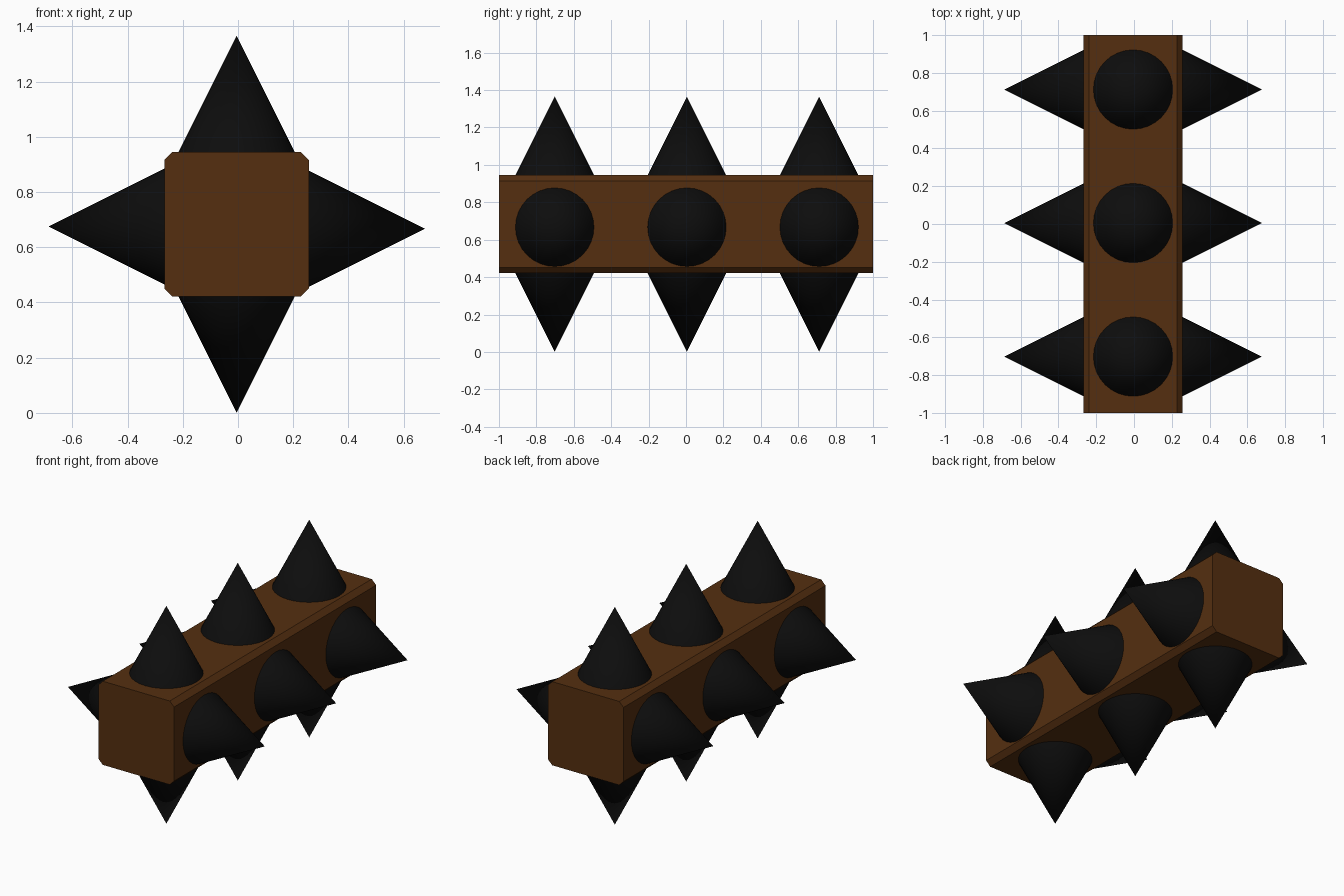
import bpy
import bmesh
import math
from mathutils import Vector

if "Cube" in bpy.data.objects:
    bpy.data.objects.remove(bpy.data.objects["Cube"])


def material(name, color):
    m = bpy.data.materials.new(name)
    m.diffuse_color = color
    m.use_nodes = True
    m.node_tree.nodes["Principled BSDF"].inputs["Base Color"].default_value = m.diffuse_color
    return m


wood = material("brown_wood", (0.09, 0.028, 0.005, 1))
black = material("black_spike", (0.004, 0.004, 0.004, 1))

X, Z, HALF, CHAMFER = -0.005, 0.683, 0.262, 0.03
SPIKE_H, SINK = 0.42, 0.01

# Beam: chamfered square profile extruded along y
a, b = HALF, HALF - CHAMFER
profile = [(a, -b), (a, b), (b, a), (-b, a), (-a, b), (-a, -b), (-b, -a), (b, -a)]
bm = bmesh.new()
face = bm.faces.new([bm.verts.new((X + x, -1, Z + z)) for x, z in profile])
ext = bmesh.ops.extrude_face_region(bm, geom=[face])
moved = [v for v in ext["geom"] if isinstance(v, bmesh.types.BMVert)]
bmesh.ops.translate(bm, verts=moved, vec=(0, 2, 0))
bmesh.ops.recalc_face_normals(bm, faces=bm.faces)
mesh = bpy.data.meshes.new("beam")
bm.to_mesh(mesh)
bm.free()
mesh.materials.append(wood)
bpy.context.collection.objects.link(bpy.data.objects.new("beam", mesh))


# Spikes: cones seated just inside each long face
def spike(name, base, direction):
    d = Vector(direction)
    depth = SPIKE_H + SINK
    bpy.ops.mesh.primitive_cone_add(
        vertices=32, radius1=depth / 2, radius2=0, depth=depth,
        location=Vector(base) + d * (depth / 2 - SINK),
        rotation=d.to_track_quat('Z', 'Y').to_euler())
    ob = bpy.context.object
    ob.name = name
    ob.data.materials.append(black)
    bpy.ops.object.shade_smooth_by_angle(angle=math.radians(40))


for i, y in enumerate((-0.702, 0.005, 0.712), 1):
    spike(f"top_spike_{i}", (X, y, Z + HALF), (0, 0, 1))
    spike(f"bottom_spike_{i}", (X, y, Z - HALF), (0, 0, -1))
    spike(f"right_spike_{i}", (X + HALF, y, 0.667), (1, 0, 0))
    spike(f"left_spike_{i}", (X - HALF, y, 0.675), (-1, 0, 0))
